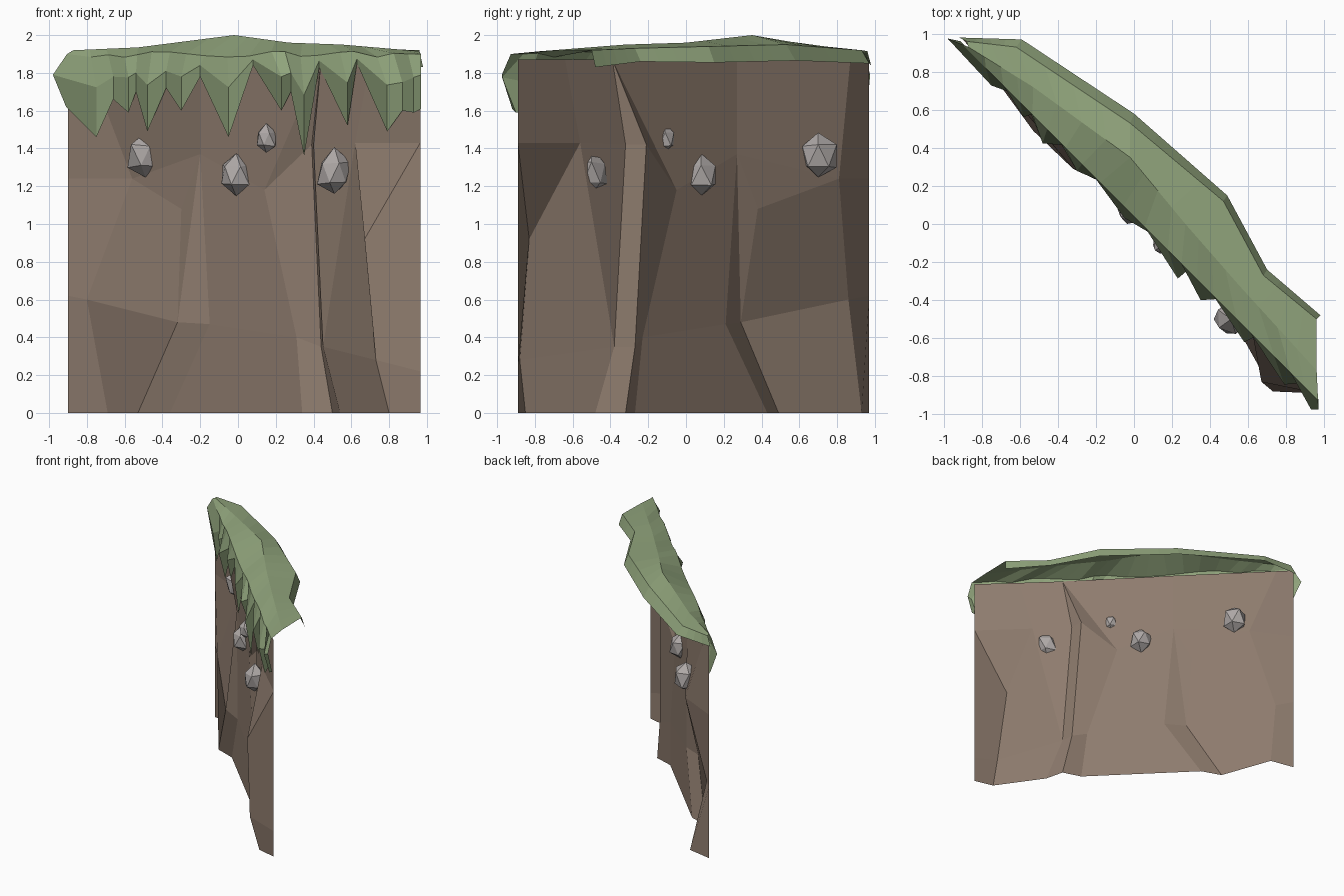
import bpy, random
from mathutils import Vector

if "Cube" in bpy.data.objects:
    bpy.data.objects.remove(bpy.data.objects["Cube"])

random.seed(4)


def material(name, rgb):
    m = bpy.data.materials.new(name)
    m.diffuse_color = (*rgb, 1)
    m.use_nodes = True
    m.node_tree.nodes["Principled BSDF"].inputs["Base Color"].default_value = m.diffuse_color
    return m


ROCK = material("earth", (0.27, 0.20, 0.155))
GRASS = material("grass", (0.28, 0.37, 0.20))
STONE = material("stone", (0.42, 0.39, 0.38))


def sheet(name, columns, mat):
    """Skin neighbouring columns of points; repeated points collapse quads to triangles."""
    index, faces = {}, []

    def vid(p):
        return index.setdefault(tuple(round(c, 4) for c in p), len(index))

    for a, b in zip(columns, columns[1:]):
        for j in range(len(a) - 1):
            quad = [vid(p) for p in (a[j], a[j + 1], b[j + 1], b[j])]
            face = list(dict.fromkeys(quad))
            if len(face) > 2:
                faces.append(face)
    me = bpy.data.meshes.new(name)
    me.from_pydata(list(index), [], faces)
    me.materials.append(mat)
    ob = bpy.data.objects.new(name, me)
    bpy.context.collection.objects.link(ob)
    return ob


# Cliff wall: folded columns from the right end to the left end, bottom to top
def end(x, y, *zs):
    return [(x, y, z) for z in zs]


right = end(0.965, -0.89, 0, 0.22, 1.43, 1.43, 1.87)
left = end(-0.90, 0.97, 0, 0.62, 1.24, 1.24, 1.87)
c0, c1, c2 = (0.54, -0.48, 0), (0.45, -0.38, 0.35), (0.40, -0.32, 1.42)
d2 = (0.39, -0.21, 1.42)
bulge = (0.62, -0.56, 1.43)
top_fold = (0.44, -0.39, 1.87)
hollow = (0.14, -0.05, 1.18)
g0, g1 = (-0.53, 0.49, 0), (-0.32, 0.29, 0.48)
peak, top_mid = (-0.20, 0.27, 1.37), (-0.20, 0.27, 1.87)
h2 = (-0.56, 0.81, 1.24)
sheet("cliff_wall", [
    right,
    [(0.80, -0.85, 0), (0.73, -0.88, 0.28), (0.67, -0.83, 0.92), right[3], right[4]],
    [c0, c1, bulge, bulge, (0.70, -0.64, 1.87)],
    [c0, c1, c2, c2, top_fold],
    [(0.50, -0.32, 0), (0.44, -0.27, 0.35), d2, d2, top_fold],
    [(0.34, -0.27, 0), (0.31, -0.23, 0.40), hollow, hollow, top_fold],
    [(-0.36, 0.43, 0), (-0.15, 0.21, 0.47), peak, peak, top_mid],
    [g0, g1, peak, peak, top_mid],
    [g0, g1, (-0.30, 0.38, 1.08), peak, top_mid],
    [(-0.69, 0.93, 0), (-0.80, 0.86, 0.60), h2, h2, (-0.80, 0.87, 1.87)],
    left,
], ROCK)

# Grass cap: back lip, back rim and ridge, each six points from left to right
back_lip = [(-0.92, 0.98, 1.84), (-0.59, 0.97, 1.85), (0, 0.58, 1.865),
            (0.49, 0.15, 1.855), (0.70, -0.24, 1.86), (0.98, -0.48, 1.83)]
back_rim = [(-0.88, 0.96, 1.915), (-0.62, 0.93, 1.92), (-0.02, 0.53, 1.95),
            (0.47, 0.12, 1.94), (0.68, -0.27, 1.93), (0.96, -0.50, 1.92)]
ridge = [(-0.87, 0.93, 1.92), (-0.53, 0.72, 1.935), (-0.02, 0.35, 2.0),
         (0.27, 0.0, 1.96), (0.55, -0.32, 1.95), (0.96, -0.77, 1.915)]
# Hanging fringe: x and lowest z, alternating gap and tuft tip
fringe = [(-0.91, 1.62), (-0.75, 1.46), (-0.66, 1.66), (-0.58, 1.59), (-0.54, 1.70),
          (-0.48, 1.49), (-0.38, 1.72), (-0.30, 1.60), (-0.20, 1.78), (-0.05, 1.46),
          (0.08, 1.84), (0.23, 1.60), (0.28, 1.70), (0.35, 1.36), (0.43, 1.83),
          (0.58, 1.52), (0.63, 1.85), (0.79, 1.49), (0.87, 1.60), (0.93, 1.59),
          (0.97, 1.61)]


def along(line, i):
    k = min(i // 4, len(line) - 2)
    return Vector(line[k]).lerp(Vector(line[k + 1]), (i - 4 * k) / 4)


columns = []
last = len(fringe) - 1
for i, (x, z) in enumerate(fringe):
    tip = i % 2 == 1
    at_end = i in (0, last)
    out = 0.075 if at_end else (random.uniform(0.08, 0.13) if tip else 0.035)
    rim_x = -0.90 + 1.865 * i / last
    rim_x = 0.5 * (rim_x + x)
    rim_z = 1.90 + (0 if at_end else random.uniform(-0.02, 0.02))
    mid_z = 1.79 if at_end else 1.9 - (0.4 if tip else 0.5) * (1.9 - z)
    mid_x = x - 0.07 if i == 0 else x
    columns.append([
        along(back_lip, i), along(back_rim, i), along(ridge, i),
        (rim_x, 0.04 - rim_x, rim_z),
        (mid_x, 0.07 - out - mid_x, mid_z),
        (x, (0.03 if tip else 0.05) - x, z),
    ])
sheet("grass_cap", columns, GRASS)

# Embedded stones
stones = [((-0.49, 0.70, 1.36), (0.10, 0.11, 0.13)),
          ((-0.01, 0.08, 1.26), (0.10, 0.10, 0.12)),
          ((0.15, -0.11, 1.45), (0.06, 0.06, 0.08)),
          ((0.51, -0.50, 1.27), (0.10, 0.10, 0.13))]
for n, (loc, size) in enumerate(stones, 1):
    bpy.ops.mesh.primitive_ico_sphere_add(subdivisions=1, radius=1, location=loc)
    ob = bpy.context.object
    ob.name = f"stone_{n}"
    for v in ob.data.vertices:
        v.co *= random.uniform(0.82, 1.08)
        v.co = Vector(c * s for c, s in zip(v.co, size))
    ob.data.materials.append(STONE)
